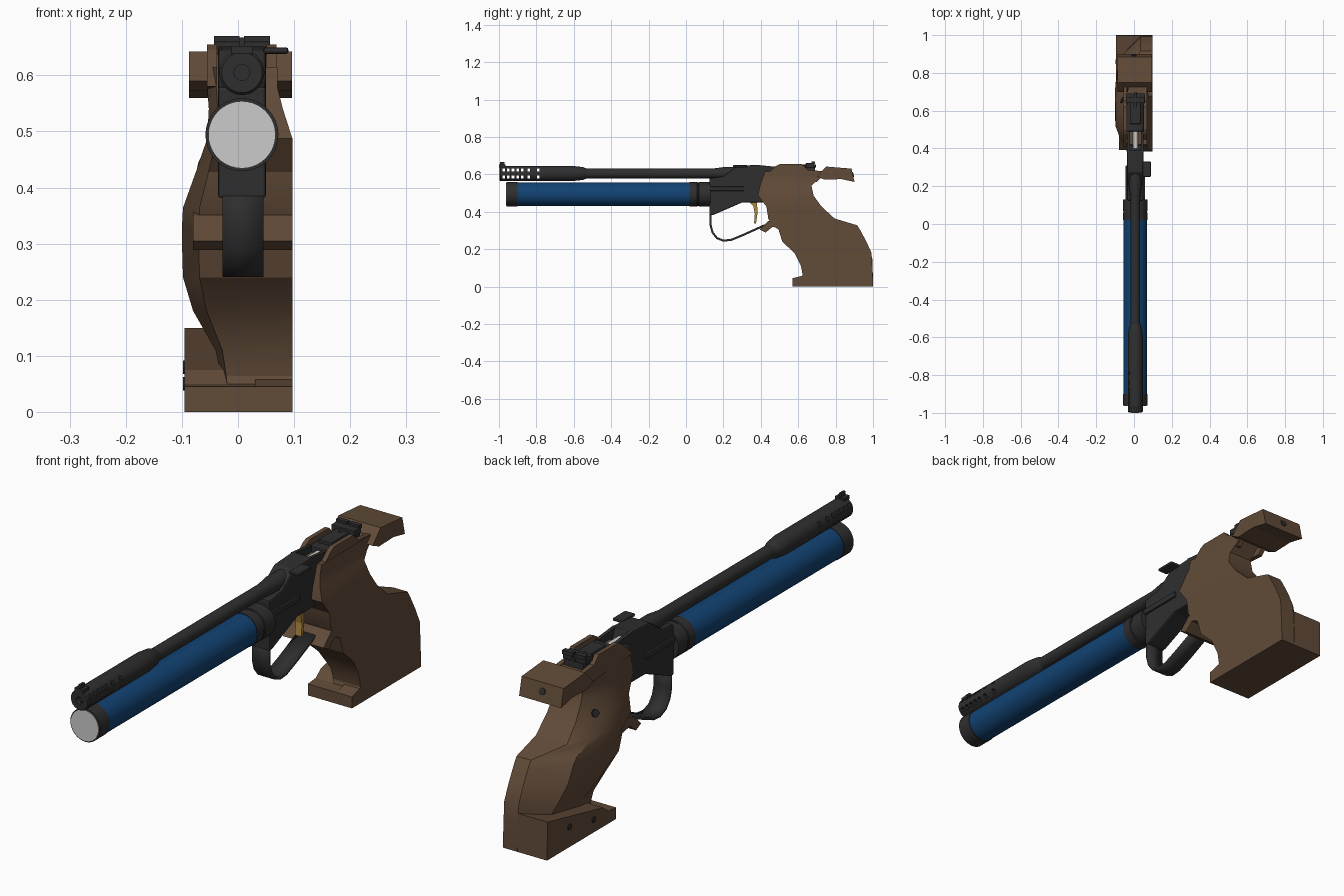
import bpy, bmesh, math
from mathutils import Matrix, Vector

if "Cube" in bpy.data.objects:
    bpy.data.objects.remove(bpy.data.objects["Cube"], do_unlink=True)


def material(name, r, g, b):
    m = bpy.data.materials.new(name)
    m.use_nodes = True
    m.diffuse_color = (r, g, b, 1)
    m.node_tree.nodes["Principled BSDF"].inputs["Base Color"].default_value = (r, g, b, 1)
    return m


WOOD = material("walnut brown", .12, .07, .04)
BLACK = material("matte black", .028, .028, .028)
BLUE = material("tube blue", .006, .055, .17)
SILVER = material("silver", .6, .6, .6)
GOLD = material("trigger gold", .42, .25, .05)
MID = .007  # x of the barrel axis


def finish(name, bm, mat, smooth=None, bevel=0):
    bmesh.ops.recalc_face_normals(bm, faces=bm.faces)
    mesh = bpy.data.meshes.new(name)
    bm.to_mesh(mesh)
    bm.free()
    mesh.materials.append(mat)
    obj = bpy.data.objects.new(name, mesh)
    bpy.context.collection.objects.link(obj)
    bpy.ops.object.select_all(action='DESELECT')
    obj.select_set(True)
    bpy.context.view_layer.objects.active = obj
    if smooth:
        bpy.ops.object.shade_smooth_by_angle(angle=math.radians(smooth))
    if bevel:
        mod = obj.modifiers.new("edges", 'BEVEL')
        mod.width, mod.segments = bevel, 2
    return obj


def loft(bm, rings):
    """Skin closed rings of points and cap both ends."""
    loops = [[bm.verts.new(p) for p in ring] for ring in rings]
    n = len(loops[0])
    for a, b in zip(loops, loops[1:]):
        for i in range(n):
            j = (i + 1) % n
            bm.faces.new((a[i], a[j], b[j], b[i]))
    bm.faces.new(loops[0])
    bm.faces.new(loops[-1])
    return bm


def prism(name, profile, x0, x1, mat, bevel=0, smooth=None):
    """Side profile of (y, z) points drawn out across x."""
    rings = [[(x, y, z) for y, z in profile] for x in (x0, x1)]
    return finish(name, loft(bmesh.new(), rings), mat, smooth, bevel)


def add_box(bm, x0, x1, y0, y1, z0, z1):
    rings = [[(x0, y0, z), (x1, y0, z), (x1, y1, z), (x0, y1, z)] for z in (z0, z1)]
    return loft(bm, rings)


def box(name, mat, *bounds, bevel=0):
    return finish(name, add_box(bmesh.new(), *bounds), mat, None, bevel)


def turned(name, mat, z, profile, sides=40):
    """Round part along y from (y, radius) points."""
    rings = []
    for y, r in profile:
        angles = [math.tau * i / sides for i in range(sides)]
        rings.append([(MID + r * math.cos(a), y, z + r * math.sin(a)) for a in angles])
    return finish(name, loft(bmesh.new(), rings), mat, 35)


def disc(name, mat, centre, normal, radius):
    """Thin round plate for a screw hole."""
    bm = bmesh.new()
    turn = Vector(normal).to_track_quat('Z', 'Y').to_matrix().to_4x4()
    bmesh.ops.create_cone(bm, cap_ends=True, segments=16, radius1=radius, radius2=radius,
                          depth=.006, matrix=Matrix.Translation(centre) @ turn)
    return finish(name, bm, mat)


# Air cylinder
TUBE = .494
turned("cylinder_body", BLUE, TUBE, [(-.9, .063), (.02, .063)])
turned("cylinder_front_collar", BLACK, TUBE, [(-.96, .065), (-.9, .065)])
turned("cylinder_rear_collar", BLACK, TUBE,
       [(.02, .065), (.06, .065), (.062, .062), (.068, .062), (.07, .065), (.13, .065)])
turned("cylinder_cap", SILVER, TUBE, [(-.963, .06), (-.95, .06)])

# Barrel with a cross-drilled muzzle
BORE = .605
turned("barrel", BLACK, BORE, [(-.57, .026), (.14, .026), (.2, .034), (.3, .034)])
muzzle = turned("muzzle_shroud", BLACK, BORE,
                [(-.94, .014), (-.997, .014), (-.997, .036), (-.992, .04),
                 (-.6, .04), (-.55, .034), (-.53, .026)])
bm = bmesh.new()
for y in (-.975, -.95, -.925, -.9, -.875, -.84, -.79):
    for z in (BORE - .02, BORE + .018):
        add_box(bm, -.1, .1, y - .007, y + .007, z - .008, z + .008)
cutter = finish("muzzle_cutter", bm, BLACK)
cutter.hide_render = True
cut = muzzle.modifiers.new("vents", 'BOOLEAN')
cut.operation, cut.object, cut.solver = 'DIFFERENCE', cutter, 'EXACT'
bpy.context.view_layer.objects.active = muzzle
bpy.ops.object.modifier_apply(modifier=cut.name)
bpy.data.objects.remove(cutter, do_unlink=True)
box("front_sight_base", BLACK, -.012, .026, -1, -.965, .638, .652)
box("front_sight_blade", BLACK, .002, .012, -.995, -.97, .65, .667)

# Receiver
prism("receiver", [(.125, .58), (.2, .59), (.275, .645), (.39, .652), (.41, .6), (.62, .6),
                   (.6, .5), (.44, .45), (.3, .45), (.15, .385), (.125, .38)],
      -.036, .05, BLACK, bevel=.006)
for x in (-.036, .036):
    prism("loading_port_wall", [(.38, .6), (.38, .651), (.49, .64), (.49, .6)],
          x, x + .014, BLACK)
turned("bolt", SILVER, .615, [(.4, .013), (.49, .013)], 16)
for x in (-.044, .046):
    box("receiver_rail", BLACK, x, x + .012, .125, .31, .512, .535, bevel=.003)
box("cocking_lever", BLACK, .045, .09, .25, .33, .638, .65, bevel=.005)

# Rear sight
box("sight_base", BLACK, -.035, .05, .49, .69, .595, .637, bevel=.004)
box("sight_slide", BLACK, -.022, .036, .53, .66, .63, .65, bevel=.003)
box("sight_block", BLACK, -.043, .057, .64, .685, .637, .66, bevel=.002)
for x in (-.043, .011):
    box("sight_notch_plate", BLACK, x, x + .046, .67, .69, .655, .67)
turned("sight_screw", BLACK, .646, [(.62, .008), (.695, .008)], 12)

# Trigger guard strip
bm = bmesh.new()
path = [(.131, .42), (.131, .33), (.142, .29), (.165, .26), (.2, .246), (.24, .25),
        (.3, .274), (.42, .328)]
strip = [[bm.verts.new((x, y, z)) for x in (-.028, .045)] for y, z in path]
for a, b in zip(strip, strip[1:]):
    bm.faces.new((a[0], a[1], b[1], b[0]))
guard = finish("trigger_guard", bm, BLACK, 50)
thick = guard.modifiers.new("thickness", 'SOLIDIFY')
thick.thickness, thick.offset = .011, 0

# Trigger
prism("trigger", [(.33, .46), (.36, .43), (.368, .39), (.364, .34), (.374, .336),
                  (.382, .39), (.38, .46)], MID - .014, MID + .014, GOLD)

# Grip: rows of height, front y, back y and palm side x
levels = [(0, .6, 1, -.02), (.064, .623, .998, -.03), (.11, .615, .996, -.04),
          (.18, .58, .992, -.08), (.24, .515, .965, -.098), (.305, .495, .93, -.1),
          (.328, .46, .915, -.1), (.364, .44, .795, -.098), (.428, .43, .725, -.075),
          (.487, .385, .682, -.055), (.54, .395, .671, -.052), (.58, .41, .71, -.055),
          (.615, .42, .745, -.055)]
rings = []
for z, front, back, palm in levels:
    depth = back - front
    flat = .097 if z < .5 else .08 if z < .56 else .07
    heel = .035 if z < .35 else palm * .4
    rings.append([(flat, front, z), (flat, back, z), (heel, back, z),
                  (palm * .85, front + depth * .75, z), (palm, front + depth * .5, z),
                  (palm, front + depth * .22, z), (palm * .7, front, z)])
finish("grip", loft(bmesh.new(), rings), WOOD, 25)

# Cheeks on both sides of the sight
cheek = [(.41, .58), (.48, .645), (.5, .655), (.62, .655), (.65, .625), (.75, .615), (.7, .56)]
for x in (-.055, .051):
    prism("grip_cheek", cheek, x, x + .018, WOOD)
prism("guard_hook", [(.393, .305), (.425, .289), (.463, .32), (.55, .3), (.55, .37), (.44, .35)],
      -.08, .097, WOOD)

# Hand rest above the thumb web
prism("web_rest", [(.75, .642), (.885, .631), (.901, .56), (.83, .575), (.74, .572), (.7, .59)],
      -.087, .096, WOOD)

# Palm shelf
prism("palm_shelf", [(.57, 0), (1, 0), (.997, .15), (.65, .075), (.62, .05), (.57, .045)],
      -.095, .034, WOOD)
prism("shelf_toe", [(.57, 0), (.65, 0), (.65, .065), (.57, .045)], .03, .097, WOOD)

# Screw holes
disc("rest_hole", BLACK, (0, .893, .6), (0, 1, .3), .013)
for y, z in ((.86, .08), (.71, .05)):
    disc("shelf_hole", BLACK, (-.095, y, z), (1, 0, 0), .012)
disc("grip_hole", BLACK, (-.064, .655, .44), (-1, .35, .3), .015)
